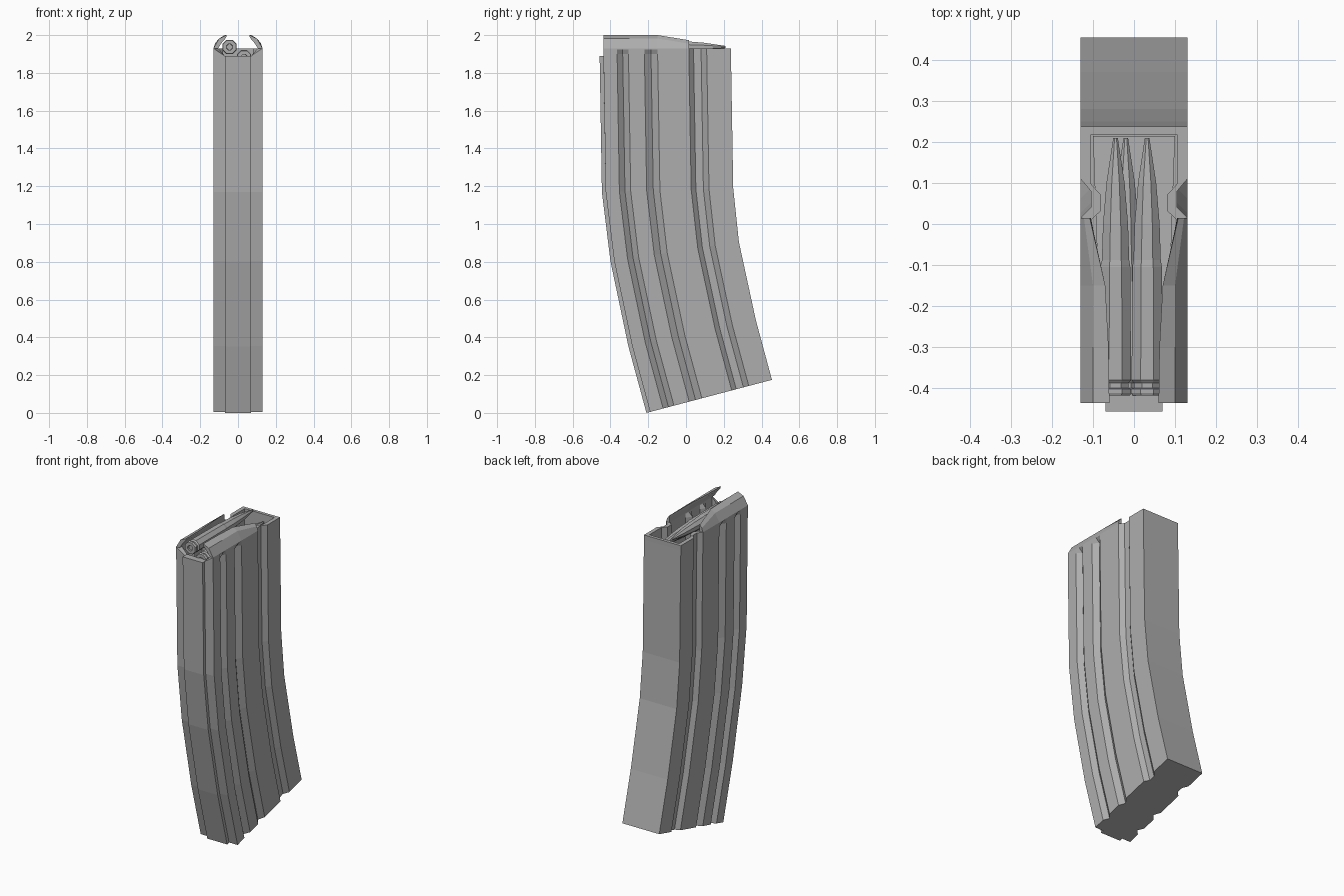
import bpy, bmesh, math

if "Cube" in bpy.data.objects:
    bpy.data.objects.remove(bpy.data.objects["Cube"], do_unlink=True)

GREY = (0.42, 0.42, 0.42, 1)
mat = bpy.data.materials.new("plain grey")
mat.use_nodes = True
mat.diffuse_color = GREY
mat.node_tree.nodes["Principled BSDF"].inputs["Base Color"].default_value = GREY


def loft(name, rings):
    """Skin a list of equal closed rings and cap both ends."""
    bm = bmesh.new()
    rows = [[bm.verts.new(p) for p in ring] for ring in rings]
    n = len(rows[0])
    for a, b in zip(rows, rows[1:]):
        for i in range(n):
            j = (i + 1) % n
            bm.faces.new((a[i], a[j], b[j], b[i]))
    bm.faces.new(rows[0][::-1])
    bm.faces.new(rows[-1])
    bmesh.ops.remove_doubles(bm, verts=bm.verts, dist=0.0003)
    bmesh.ops.recalc_face_normals(bm, faces=bm.faces)
    mesh = bpy.data.meshes.new(name)
    bm.to_mesh(mesh)
    bm.free()
    mesh.materials.append(mat)
    obj = bpy.data.objects.new(name, mesh)
    bpy.context.collection.objects.link(obj)
    return obj


# Curved spine: front y, front z, back y, back z of each section
LOWER = [(-.19, .005, .455, .175), (-.285, .355, .37, .49),
         (-.38, .805, .28, .905), (-.425, 1.17, .25, 1.19)]


def level(z):
    return (-.437, z, .238, z)


def place(sec, t, x):
    y0, z0, y1, z1 = sec
    return (x, y0 + (y1 - y0) * t, z0 + (z1 - z0) * t)


def wall_ring(sec, inner=False, closed=False):
    """Outline with two V grooves and one flat-bottomed groove per side."""
    half, deep = .13, .025
    v = 0 if closed else deep
    side = [(0, .07), (0, half),
            (.107, half), (.151, half - v), (.196, half),
            (.321, half), (.373, half - v), (.425, half),
            (.67, half), (.707, half - deep), (.766, half - deep), (.81, half),
            (1, half)]
    ring = []
    for t, x in side:
        low = t == 0 and x < .1
        if inner:
            t = .035 + .935 * t
            x = x if low else x - .025
        p = place(sec, t, x)
        ring.append((p[0], p[1], min(p[2], 1.89) if low else p[2]))
    return ring + [(-x, y, z) for x, y, z in reversed(ring)]


# Hollow body: up the outside, over the rim, down the inside to the floor
outside = [wall_ring(s) for s in LOWER + [level(1.9)]]
outside += [wall_ring(level(z), closed=True) for z in (1.925, 1.93)]
inside = [wall_ring(level(z), True, True) for z in (1.93, 1.925)]
inside += [wall_ring(s, True) for s in (level(1.9), level(1.6))]
loft("body", outside + inside)

# Raised rib down the front
loft("front_rib", [[place(s, t, x) for t, x in
                    ((-.03, -.07), (-.03, .07), (.01, .07), (.01, -.07))]
                   for s in LOWER + [level(1.89)]])


# Feed lips, curling in over the opening and flaring at the back
def lip_ring(y, edge, top):
    return [(.13, y, 1.93), (.1, y, top - .018), (edge, y, top),
            (edge + .003, y, top - .014), (.088, y, 1.957), (.105, y, 1.93)]


lip = [lip_ring(-.437, .06, 2), lip_ring(-.3, .062, 2), lip_ring(-.15, .07, 2),
       [(x, .015, z) for x, z in ((.13, 1.93), (.122, 1.955), (.108, 1.973),
                                  (.106, 1.96), (.105, 1.95), (.105, 1.93))]]
for name, s in (("left_lip", 1), ("right_lip", -1)):
    loft(name, [[(s * x, y, z) for x, y, z in r] for r in lip])

# Sloping follower plate under the rounds
loft("follower", [[(x, y, z + lift) for x, y, z in
                   ((-.078, -.41, 1.76), (.078, -.41, 1.76),
                    (.1, .215, 1.72), (-.1, .215, 1.72))]
                  for lift in (-.03, 0)])

# Pointed rounds: y, radius along the axis, with a recessed primer
ROUND = [(-.408, .016), (-.418, .018), (-.418, .038), (-.412, .041),
         (-.402, .041), (-.4, .034), (-.388, .034), (-.38, .041),
         (-.105, .039), (-.088, .036), (0, .033), (.1, .024), (.21, .006)]
SIDES = 8


def cartridge(name, cx, cz):
    angles = [math.tau * (i + .5) / SIDES for i in range(SIDES)]
    loft(name, [[(cx + r * math.cos(a), y, cz + r * math.sin(a))
                 for a in angles] for y, r in ROUND])


cartridge("top_round", -.045, 1.937)
cartridge("second_round", .032, 1.882)
cartridge("third_round", -.02, 1.815)
